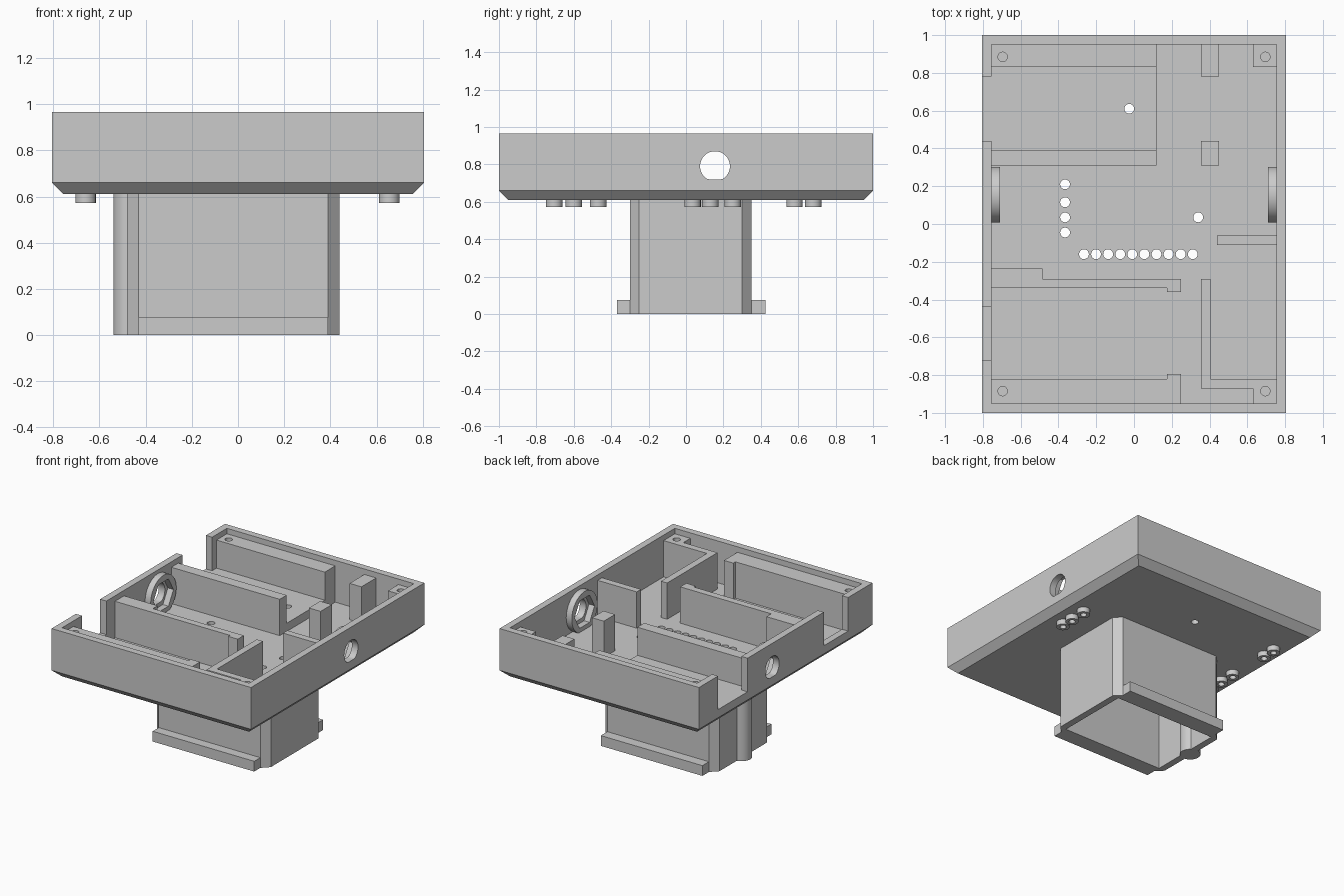
import bpy, bmesh, math

old = bpy.data.objects.get("Cube")
if old:
    bpy.data.objects.remove(old)

grey = bpy.data.materials.new("light_grey_plastic")
grey.use_nodes = True
grey.diffuse_color = (0.6, 0.6, 0.6, 1)
grey.node_tree.nodes["Principled BSDF"].inputs["Base Color"].default_value = (0.6, 0.6, 0.6, 1)

parts = []


def circle(a, b, r, n=32, turn=0.0):
    return [(a + r * math.cos(turn + math.tau * i / n),
             b + r * math.sin(turn + math.tau * i / n)) for i in range(n)]


def rect(a0, a1, b0, b1):
    return [(a0, b0), (a1, b0), (a1, b1), (a0, b1)]


def prism(name, outlines, lo, hi, axis="z", part=True):
    """Extrude one or more separate outlines between lo and hi."""
    bm = bmesh.new()
    for pts in outlines:
        ends = [[bm.verts.new((a, b, h) if axis == "z" else (h, a, b)) for a, b in pts]
                for h in (lo, hi)]
        bm.faces.new(ends[0][::-1])
        bm.faces.new(ends[1])
        n = len(pts)
        for i in range(n):
            j = (i + 1) % n
            bm.faces.new((ends[0][i], ends[0][j], ends[1][j], ends[1][i]))
    bmesh.ops.recalc_face_normals(bm, faces=bm.faces)
    mesh = bpy.data.meshes.new(name)
    bm.to_mesh(mesh)
    bm.free()
    ob = bpy.data.objects.new(name, mesh)
    bpy.context.collection.objects.link(ob)
    mesh.materials.append(grey)
    if part:
        parts.append(ob)
    return ob


def cut(ob, outlines, lo, hi, axis="z"):
    """Subtract extruded outlines and bake the result."""
    tool = prism("cutter", outlines, lo, hi, axis, part=False)
    tool.hide_render = True
    mod = ob.modifiers.new("cut", "BOOLEAN")
    mod.operation, mod.solver, mod.object = "DIFFERENCE", "EXACT", tool
    deps = bpy.context.evaluated_depsgraph_get()
    baked = bpy.data.meshes.new_from_object(ob.evaluated_get(deps))
    ob.modifiers.clear()
    ob.data = baked
    bpy.data.objects.remove(tool)


# Main levels and sizes
UNDER, FLOOR, STEP, LEDGE, RIM = 0.61, 0.66, 0.72, 0.925, 0.965
W, D, WALL = 0.805, 1.0, 0.05
IX, IY = W - WALL, D - WALL
JACK_Y, JACK_Z = 0.155, 0.79

# Tray shell with a chamfered underside
tray = prism("tray", [rect(-W, W, -D, D)], UNDER, RIM)
bm = bmesh.new()
bm.from_mesh(tray.data)
low = [v for v in bm.verts if v.co.z < FLOOR]
upper = bmesh.ops.extrude_face_region(
    bm, geom=[f for f in bm.faces if all(v in low for v in f.verts)])
bmesh.ops.delete(bm, geom=[f for f in bm.faces if all(v in low for v in f.verts)],
                 context="FACES_ONLY")
for v in low:
    v.co.z = FLOOR
for v in upper["geom"]:
    if isinstance(v, bmesh.types.BMVert):
        v.co.x -= math.copysign(WALL, v.co.x)
        v.co.y -= math.copysign(WALL, v.co.y)
bmesh.ops.recalc_face_normals(bm, faces=bm.faces)
bm.to_mesh(tray.data)
bm.free()
cut(tray, [rect(-IX, IX, -IY, IY)], FLOOR, RIM + 0.1)

# Cable notches and jack holes in the side walls
cut(tray, [rect(-W - 0.1, -IX + 0.02, 0.44, 0.78),
           rect(-W - 0.1, -IX + 0.02, -0.72, -0.44)], STEP, RIM + 0.1)
jack = [(a, max(b, STEP)) for a, b in circle(JACK_Y, JACK_Z, 0.08)]
cut(tray, [jack], -1, 1, "x")

# Indicator holes through the floor
spots = [(-0.265 + 0.064 * i, -0.16) for i in range(10)]
spots += [(-0.365, y) for y in (-0.045, 0.035, 0.115, 0.21)]
spots += [(0.34, 0.035), (-0.025, 0.61)]
cut(tray, [circle(x, y, 0.026, 20) for x, y in spots], 0.5, 0.69)

# Raised floor of the rear bay
bay = prism("rear_bay_floor", [rect(-IX, 0.12, 0.39, 0.83)], FLOOR, STEP)
cut(bay, [circle(-0.025, 0.61, 0.026, 20)], 0.5, 0.9)

# Inner walls, rails and posts
dividers = {
    "rear_rail": rect(-IX, 0.12, 0.83, IY),
    "rear_bay_wall": rect(-IX, 0.12, 0.31, 0.39),
    "rear_post": rect(0.355, 0.45, 0.78, IY),
    "middle_post": rect(0.355, 0.45, 0.31, 0.44),
    "rear_corner_block": rect(0.63, IX, 0.83, IY),
    "side_divider": rect(0.44, IX, -0.11, -0.06),
    "front_bay_wall": [(-IX, -0.34), (0.175, -0.34), (0.175, -0.36), (0.25, -0.36),
                       (0.25, -0.29), (-0.485, -0.29), (-0.485, -0.235), (-IX, -0.235)],
    "front_rail": [(-IX, -IY), (0.25, -IY), (0.25, -0.795), (0.175, -0.795),
                   (0.175, -0.82), (-IX, -0.82)],
    "corner_divider": [(0.63, -IY), (IX, -IY), (IX, -0.82), (0.405, -0.82),
                       (0.405, -0.29), (0.355, -0.29), (0.355, -0.87), (0.63, -0.87)],
}
screws = {"rear_rail": (-1, 1), "rear_corner_block": (1, 1),
          "front_rail": (-1, -1), "corner_divider": (1, -1)}
for name, outline in dividers.items():
    block = prism(name, [outline], FLOOR, LEDGE)
    if name in screws:
        sx, sy = screws[name]
        cut(block, [circle(sx * 0.695, sy * 0.885, 0.025, 20)], 0.75, 1.1)

# Round nut holders with a hexagonal pocket
for side, x0, x1 in (("left", 0.71, IX), ("right", -IX, -0.71)):
    ring = prism(side + "_nut_holder", [circle(JACK_Y, JACK_Z, 0.148, 48)], x0, x1, "x")
    cut(ring, [circle(JACK_Y, JACK_Z, 0.115, 6)], -1, 1, "x")

# Hollow plug underneath with chamfered corners
C = 0.05
X0, X1, Y0, Y1 = -0.48, 0.44, -0.3, 0.35
plug = prism("plug", [[(X0 + C, Y0), (X1 - C, Y0), (X1, Y0 + C), (X1, Y1 - C),
                       (X1 - C, Y1), (X0 + C, Y1), (X0, Y1 - C), (X0, Y0 + C)]], 0, UNDER)
cut(plug, [rect(X0 + C, X1 - C, Y0 + C, Y1 - C)], -0.1, UNDER + 0.1)
prism("plug_key", [circle(-0.47, 0.03, 0.07)], 0, UNDER)
prism("front_flange", [rect(X0 + C, X1 - C, Y0 - 0.07, Y0)], 0, 0.075)
prism("back_flange", [rect(X0 + C, X1 - C, Y1, Y1 + 0.075)], 0, 0.075)

# Small raised rings on the underside
marks = [(-0.66, y) for y in (-0.705, -0.6, -0.47, 0.035, 0.13, 0.25, 0.58, 0.68)]
marks += [(0.655, y) for y in (0.035, 0.13, 0.25)]
rings = prism("underside_rings", [circle(x, y, 0.044, 20) for x, y in marks], 0.573, UNDER)
cut(rings, [circle(x, y, 0.022, 16) for x, y in marks], 0.5, 0.7)

# Smooth round surfaces, keep edges sharp
bpy.ops.object.select_all(action="DESELECT")
for ob in parts:
    ob.select_set(True)
bpy.context.view_layer.objects.active = tray
bpy.ops.object.shade_smooth_by_angle(angle=math.radians(30))
